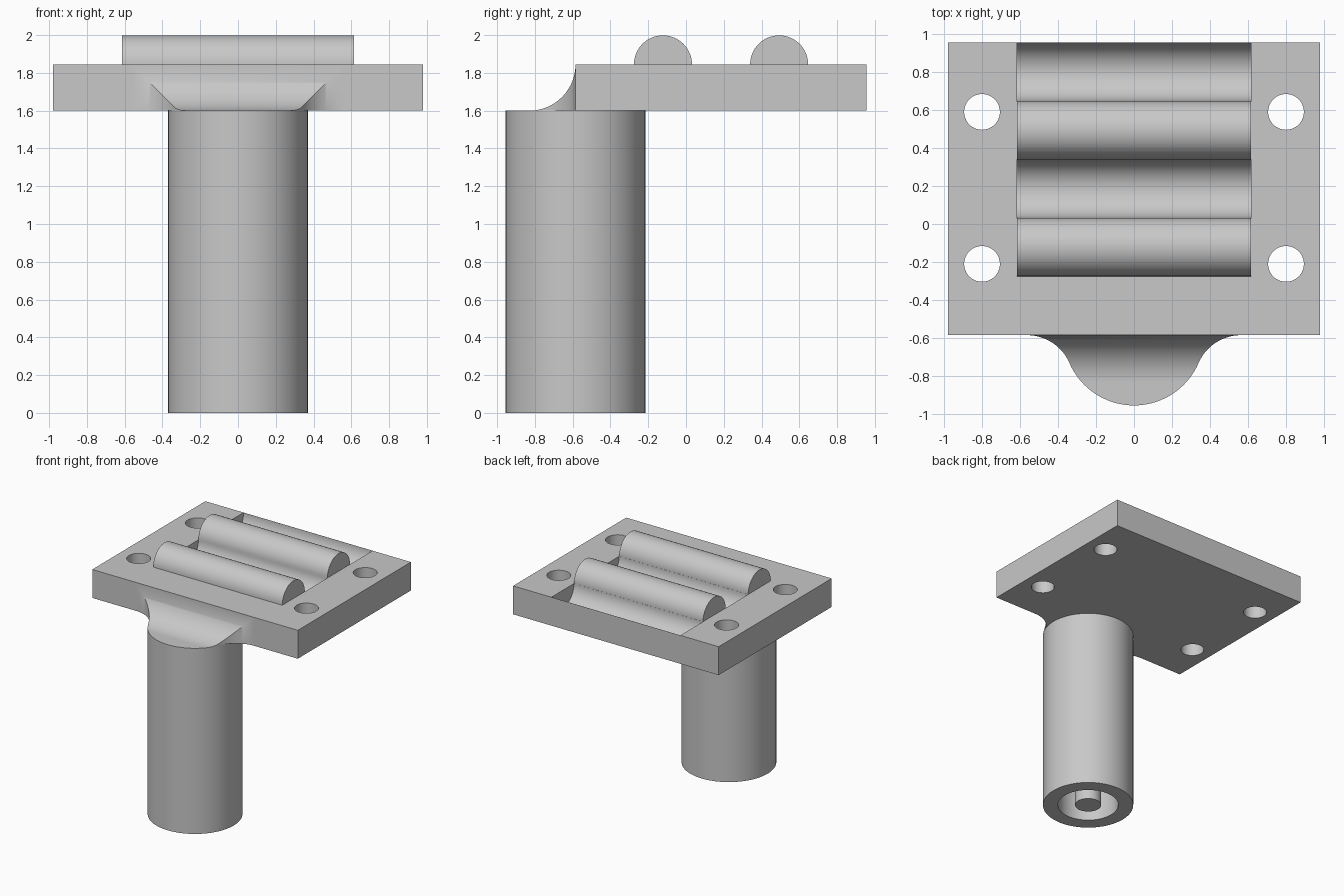
import bpy, bmesh
from math import sin, cos, pi, sqrt
from mathutils import Matrix

if "Cube" in bpy.data.objects:
    bpy.data.objects.remove(bpy.data.objects["Cube"])

# Plate and shaft dimensions
HALF_X, FRONT, BACK = 0.98, -0.585, 0.955
BOTTOM, TOP = 1.6, 1.845
SHAFT_R = 0.37
FILLET = TOP - BOTTOM
RIB_HALF, RIB_R = 0.615, 0.1535

grey = bpy.data.materials.new("plain grey")
grey.use_nodes = True
grey.diffuse_color = (0.58, 0.58, 0.58, 1)
grey.node_tree.nodes["Principled BSDF"].inputs["Base Color"].default_value = grey.diffuse_color


def finish(name, bm):
    """Turn a bmesh into a smooth-by-angle object."""
    bmesh.ops.remove_doubles(bm, verts=bm.verts, dist=1e-5)
    bmesh.ops.recalc_face_normals(bm, faces=bm.faces)
    mesh = bpy.data.meshes.new(name)
    bm.to_mesh(mesh)
    bm.free()
    mesh.materials.append(grey)
    ob = bpy.data.objects.new(name, mesh)
    bpy.context.collection.objects.link(ob)
    smooth(ob)
    return ob


def smooth(ob):
    bpy.ops.object.select_all(action='DESELECT')
    ob.select_set(True)
    bpy.context.view_layer.objects.active = ob
    bpy.ops.object.shade_smooth_by_angle(angle=pi / 6)


def cylinder(name, radius, length, place, axis='Z'):
    bm = bmesh.new()
    turn = Matrix.Rotation(pi / 2, 4, 'Y') if axis == 'X' else Matrix()
    bmesh.ops.create_cone(bm, cap_ends=True, segments=64, radius1=radius, radius2=radius,
                          depth=length, matrix=Matrix.Translation(place) @ turn)
    return finish(name, bm)


def cut(ob, cutter):
    cutter.hide_render = True
    mod = ob.modifiers.new("cut", 'BOOLEAN')
    mod.operation, mod.solver, mod.object = 'DIFFERENCE', 'EXACT', cutter
    bpy.context.view_layer.objects.active = ob
    bpy.ops.object.modifier_apply(modifier=mod.name)
    bpy.data.objects.remove(cutter)


# Plate with four bolt holes and two round grooves
bm = bmesh.new()
bmesh.ops.create_cube(bm, size=1, matrix=Matrix.Translation((0, (FRONT + BACK) / 2, (TOP + BOTTOM) / 2))
                      @ Matrix.Diagonal((2 * HALF_X, BACK - FRONT, FILLET, 1)))
plate = finish("plate", bm)
for x in (-0.8, 0.8):
    for y in (-0.21, 0.59):
        cut(plate, cylinder("bolt_hole", 0.094, 1, (x, y, TOP)))
for y in (0.186, 0.801):
    cut(plate, cylinder("groove", RIB_R, 2 * RIB_HALF, (0, y, TOP), 'X'))
smooth(plate)

# Half-round ribs beside the grooves
for name, y in (("front_rib", -0.122), ("back_rib", 0.493)):
    bm = bmesh.new()
    arc = [(y + RIB_R * cos(pi * i / 32), TOP + RIB_R * sin(pi * i / 32)) for i in range(33)]
    end = bm.faces.new([bm.verts.new((-RIB_HALF, py, pz)) for py, pz in arc])
    new = bmesh.ops.extrude_face_region(bm, geom=[end], use_keep_orig=True)["geom"]
    bmesh.ops.translate(bm, vec=(2 * RIB_HALF, 0, 0),
                        verts=[v for v in new if isinstance(v, bmesh.types.BMVert)])
    finish(name, bm)

# Shaft turned from a profile, with a bore and a central pin
BORE_R, PIN_R, FLOOR = 0.247, 0.107, 1.4
profile = [(0, BOTTOM), (SHAFT_R, BOTTOM), (SHAFT_R, 0), (BORE_R, 0),
           (BORE_R, FLOOR), (PIN_R, FLOOR), (PIN_R, 0), (0, 0)]
bm = bmesh.new()
points = [bm.verts.new((r, FRONT, z)) for r, z in profile]
edges = [bm.edges.new(pair) for pair in zip(points, points[1:])]
bmesh.ops.spin(bm, geom=points + edges, cent=(0, FRONT, 0), axis=(0, 0, 1),
               angle=2 * pi, steps=96)
finish("shaft", bm)

# Flared web blending the shaft into the plate front
flare_x = sqrt((SHAFT_R + FILLET) ** 2 - FILLET ** 2)
join_y = FRONT - FILLET * SHAFT_R / (SHAFT_R + FILLET)
bm = bmesh.new()
rows, STEPS = [], 40
for i in range(STEPS + 1):
    a = pi / 2 * i / STEPS
    y = FRONT - FILLET + FILLET * cos(a)
    drop = FILLET * sin(a)
    if y > join_y:
        half = flare_x - drop
    else:
        half = sqrt(SHAFT_R ** 2 - (y - FRONT) ** 2)
    rows.append([bm.verts.new(p) for p in ((-half, y, BOTTOM), (-half, y, TOP - drop),
                                           (half, y, TOP - drop), (half, y, BOTTOM))])
for a, b in zip(rows, rows[1:]):
    for j in range(4):
        k = (j + 1) % 4
        bm.faces.new((a[j], a[k], b[k], b[j]))
bm.faces.new(rows[0])
bmesh.ops.dissolve_degenerate(bm, dist=1e-5, edges=bm.edges)
finish("flared_web", bm)
